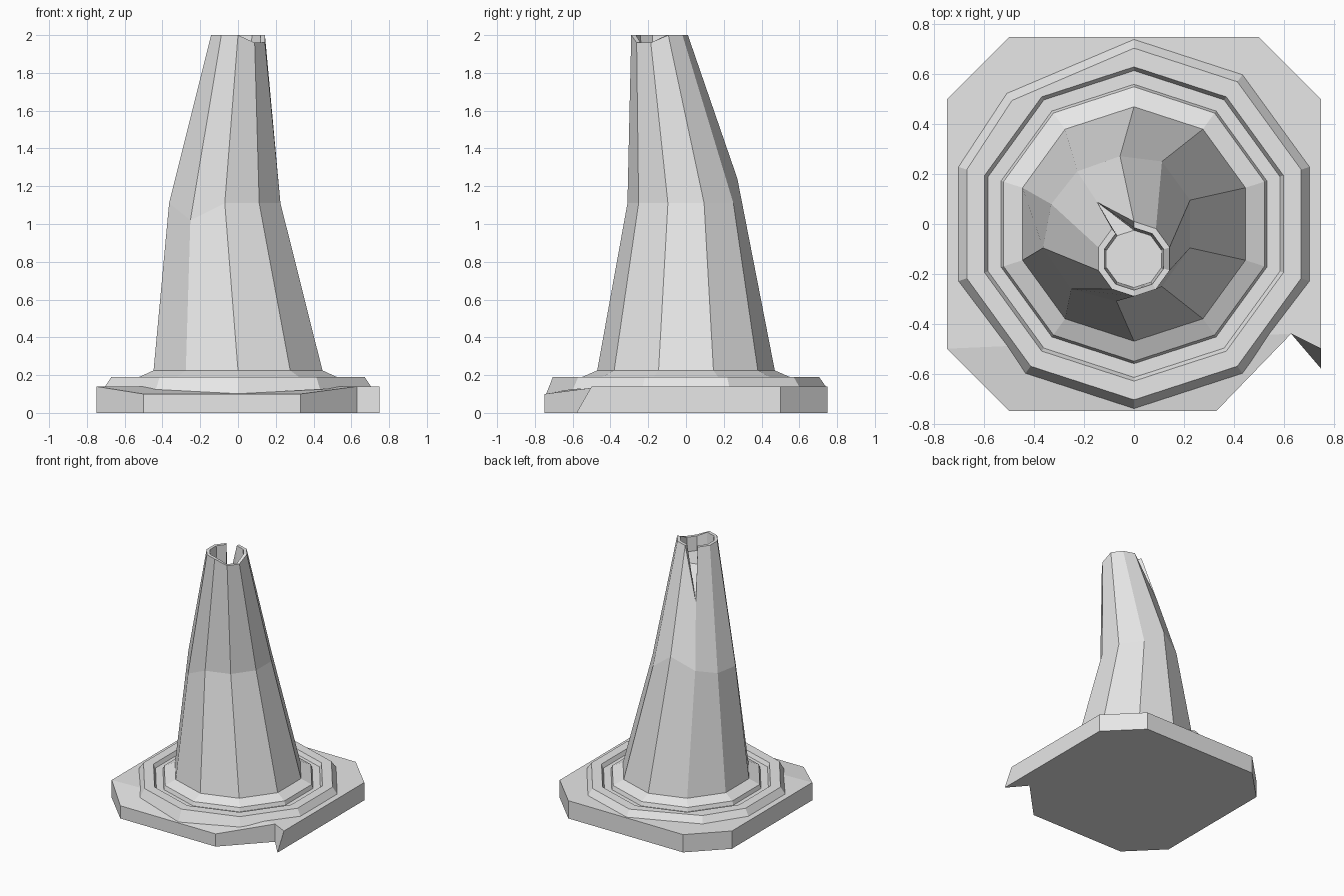
import bpy, bmesh, math
from mathutils import Vector

if "Cube" in bpy.data.objects:
    bpy.data.objects.remove(bpy.data.objects["Cube"])

SIDES = 10
PLATE_TOP = 0.14

grey = bpy.data.materials.new("plain grey")
grey.use_nodes = True
grey.diffuse_color = (0.8, 0.8, 0.8, 1)
grey.node_tree.nodes["Principled BSDF"].inputs["Base Color"].default_value = (0.8, 0.8, 0.8, 1)


def finish(bm, name):
    bmesh.ops.recalc_face_normals(bm, faces=bm.faces)
    mesh = bpy.data.meshes.new(name)
    bm.to_mesh(mesh)
    bm.free()
    mesh.materials.append(grey)
    obj = bpy.data.objects.new(name, mesh)
    bpy.context.collection.objects.link(obj)
    return obj


def ring(bm, radius, z, centre=(0, 0), dents={}):
    """Ten-sided ring, counted from the back; dents shift single corners."""
    verts = []
    for i in range(SIDES):
        a = math.pi / 2 + math.tau * i / SIDES
        co = Vector((centre[0] + radius * math.cos(a), centre[1] + radius * math.sin(a), z))
        verts.append(bm.verts.new(co + Vector(dents.get(i, (0, 0, 0)))))
    return verts


def bridge(bm, low, high, skip=()):
    for i in range(SIDES):
        if i not in skip:
            j = (i + 1) % SIDES
            bm.faces.new((low[i], low[j], high[j], high[i]))


# Base plate: clipped square with a sagging front edge and a torn corner
bm = bmesh.new()
outline = [(-0.75, -0.5), (-0.5, -0.75), (0.33, -0.75), (0.63, -0.44), (0.75, -0.5),
           (0.75, 0.5), (0.5, 0.75), (-0.5, 0.75), (-0.75, 0.5)]
bottom = [bm.verts.new((x, y, 0)) for x, y in outline]
top = [bm.verts.new((x, y, 0.1 if y < -0.7 else PLATE_TOP)) for x, y in outline]
bottom[4].co.y = -0.58
for i in range(len(outline)):
    j = (i + 1) % len(outline)
    bm.faces.new((bottom[i], bottom[j], top[j], top[i]))
bm.faces.new(bottom)
bm.faces.new(top[:4])
bm.faces.new([top[0]] + top[3:])
finish(bm, "base_plate")

# Stepped collar with a shallow groove around the cone foot
bm = bmesh.new()
pushed = {1: (-0.075, -0.075, 0)}
rings = [ring(bm, 0.74, PLATE_TOP, dents=pushed), ring(bm, 0.705, 0.19, dents=pushed)]
for v in rings[0]:
    v.co.z -= 0.16 * max(0, -0.5 - v.co.y)
for radius, z in [(0.63, 0.19), (0.615, 0.16), (0.56, 0.16), (0.55, 0.19), (0.47, 0.225)]:
    rings.append(ring(bm, radius, z))
for low, high in zip(rings, rings[1:]):
    bridge(bm, low, high)
finish(bm, "collar")

# Bent cone body with a worn rim, a shallow cup in the top and a split at the back
bm = bmesh.new()
tip_centre = (0, -0.14)
worn = {6: (0, 0, -0.04), 7: (0, 0, -0.04)}
foot = ring(bm, 0.47, 0.225)
waist = ring(bm, 0.31, 1.11, (-0.07, 0), {
    0: (0.014, -0.038, 0.13), 1: (0.024, -0.04, 0.04),
    2: (0.033, -0.016, 0), 4: (0, -0.01, -0.09)})
rim = ring(bm, 0.15, 2.0, tip_centre, worn)
lip = ring(bm, 0.125, 2.0, tip_centre, worn)
cup = ring(bm, 0.115, 1.85, tip_centre)
split = bm.verts.new((-0.148, 0.088, 1.62))
bridge(bm, foot, waist)
bridge(bm, waist, rim, skip=(0, 1))
bridge(bm, rim, lip, skip=(0,))
bridge(bm, lip, cup, skip=(0,))
bm.faces.new(cup)
bm.faces.new(foot)
# panels and cut walls beside the split
bm.faces.new((waist[0], waist[1], split, rim[0]))
bm.faces.new((waist[1], waist[2], rim[2], rim[1], split))
for k in (0, 1):
    bm.faces.new((split, rim[k], lip[k], cup[k]))
bm.faces.new((split, cup[0], cup[1]))
finish(bm, "cone_body")
